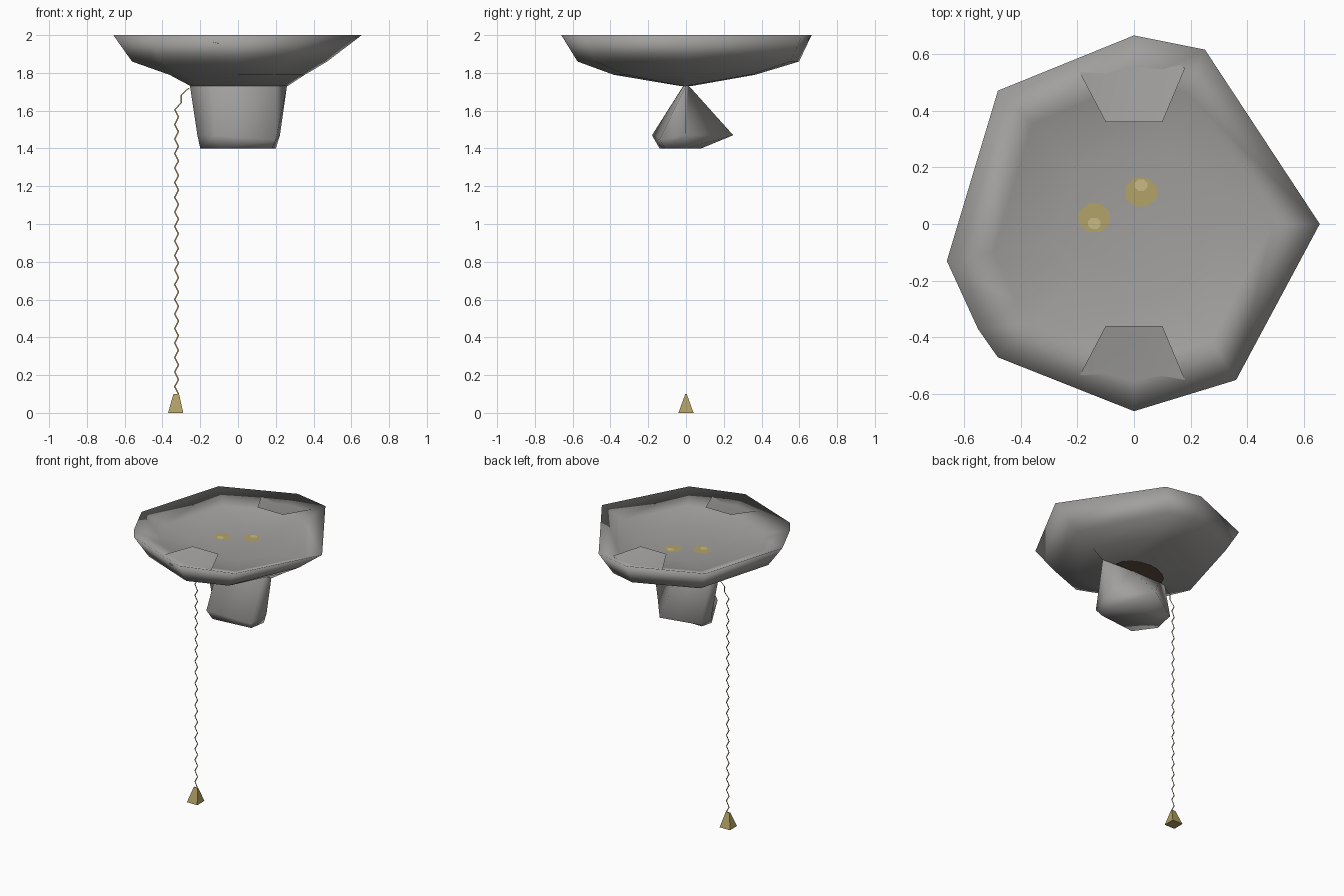
import bpy, math

if "Cube" in bpy.data.objects:
    bpy.data.objects.remove(bpy.data.objects["Cube"])

def mat(name, c):
    m = bpy.data.materials.new(name)
    m.diffuse_color = (*c, 1)
    m.use_nodes = True
    m.node_tree.nodes["Principled BSDF"].inputs["Base Color"].default_value = m.diffuse_color
    return m

GREY = mat("grey metal", (0.355, 0.35, 0.34))
BRASS = mat("brass", (0.43, 0.34, 0.125))
GLOW = mat("dull yellow", (0.45, 0.36, 0.14))
GLOW2 = mat("pale yellow", (0.58, 0.50, 0.23))
BROWN = mat("dark brown", (0.10, 0.065, 0.05))

def make(name, verts, faces, m, smooth=None):
    me = bpy.data.meshes.new(name)
    me.from_pydata(verts, [], faces)
    me.update()
    ob = bpy.data.objects.new(name, me)
    bpy.context.collection.objects.link(ob)
    me.materials.append(m)
    if smooth:
        bpy.context.view_layer.objects.active = ob
        ob.select_set(True)
        bpy.ops.object.shade_smooth_by_angle(angle=math.radians(smooth))
        ob.select_set(False)
    return ob

def loft(name, rings, m, smooth=None, top=False):
    """Join rings (clockwise from above, listed top down) and cap the last one."""
    n = len(rings[0])
    faces = [(r*n+i, r*n+(i+1) % n, r*n+n+(i+1) % n, r*n+n+i)
             for r in range(len(rings)-1) for i in range(n)]
    faces.append(tuple(range((len(rings)-1)*n, len(rings)*n)))
    if top:
        faces.append(tuple(range(n))[::-1])
    return make(name, [p for r in rings for p in r], faces, m, smooth)

# Wide bowl: shallow dished floor, irregular rim, underside tapering to a ridge along x
rim = [(0, .665), (.25, .615), (.655, 0), (.36, -.55), (0, -.66),
       (-.48, -.47), (-.55, -.37), (-.66, -.13), (-.48, .47)]
def ring(xl, xr, yf, yb, z):
    return [(x*(xl if x < 0 else xr), y*(yf if y < 0 else yb), z) for x, y in rim]
loft("bowl", [ring(.42, .42, .42, .42, 1.905), ring(.75, .75, .75, .75, 1.94), ring(1, 1, 1, 1, 2),
              ring(.85, .72, .87, .90, 1.86), ring(.55, .54, .58, .55, 1.79),
              ring(.38, .40, .04, .04, 1.73)], GREY, 179, top=True)

# Dark opening on the underside, just behind the neck
arc = [(-.02 + .19*math.cos(i*math.pi/8), .02 + .11*math.sin(i*math.pi/8)) for i in range(9)]
make("underside_opening", [(x, y, 1.722 + .18*(y-.02)) for x, y in arc],
     [tuple(range(9))[::-1]], BROWN)

# Neck under the bowl: pinched at the top, bulging front and back, flat foot
loft("neck", [[(.26, 0, 1.735), (.2, -.01, 1.735), (-.14, -.012, 1.735),
               (-.255, 0, 1.735), (-.2, .01, 1.735), (.03, .012, 1.735)],
              [(.222, 0, 1.47), (.2, -.14, 1.445), (-.12, -.18, 1.47),
               (-.215, .02, 1.47), (-.2, .12, 1.43), (.03, .25, 1.47)],
              [(.20, 0, 1.40), (.18, -.11, 1.40), (-.10, -.14, 1.40),
               (-.20, 0, 1.40), (-.18, .08, 1.40), (.03, .08, 1.40)]], GREY, 100)

# Folded flaps inside the rim at front and back
for s, nm in ((-1, "front_flap"), (1, "back_flap")):
    v = [(-.2, s*.55, 1.98), (-.1, s*.36, 1.995), (.1, s*.36, 1.995), (.18, s*.55, 1.98),
         (.1, s*.60, 1.955), (-.1, s*.60, 1.955), (0, s*.40, 1.985)]
    f = [(0, 1, 5), (1, 6, 5), (1, 2, 6), (2, 4, 6), (2, 3, 4), (6, 4, 5)]
    make(nm, v, [t[::-1] for t in f] if s > 0 else f, GREY, 80).data.flip_normals()

# Yellow patches lying on the bowl floor
def patch(name, x, y, r, z, m):
    n = 8
    make(name, [(x+r*math.cos((i+.5)*math.tau/n), y+.9*r*math.sin((i+.5)*math.tau/n), z)
                for i in range(n)], [tuple(range(n))], m)
for i, (x, y) in enumerate(((-.14, .022), (.025, .112))):
    patch(f"yellow_patch_{i}", x, y, .060, 1.907, GLOW)
    patch(f"pale_centre_{i}", x, y + (.025 if i else -.02), .024, 1.909, GLOW2)

# Pull chain: flat links alternating in lean, curving in at the top
links, faces = [], []
N = 42
for i in range(N):
    z0, z1 = .1 + 1.62*i/N, .1 + 1.62*(i+1)/N
    a, b = (-.325 + .055*max(0, (z-1.6)/.12)**1.3 for z in (z0, z1))
    d = .010 if i % 2 else -.010
    k = len(links)
    links += [(a-d-.004, 0, z0), (a-d+.004, 0, z0), (b+d+.004, 0, z1), (b+d-.004, 0, z1)]
    faces.append((k, k+1, k+2, k+3))
make("pull_chain", links, faces, BRASS)

# Pull weight: small wedge at the chain end
def box_ring(x0, x1, y, z):
    return [(x0, y, z), (x1, y, z), (x1, -y, z), (x0, -y, z)]
loft("pull_weight", [box_ring(-.342, -.312, .004, .1), box_ring(-.37, -.29, .04, 0)],
     BRASS, top=True)
